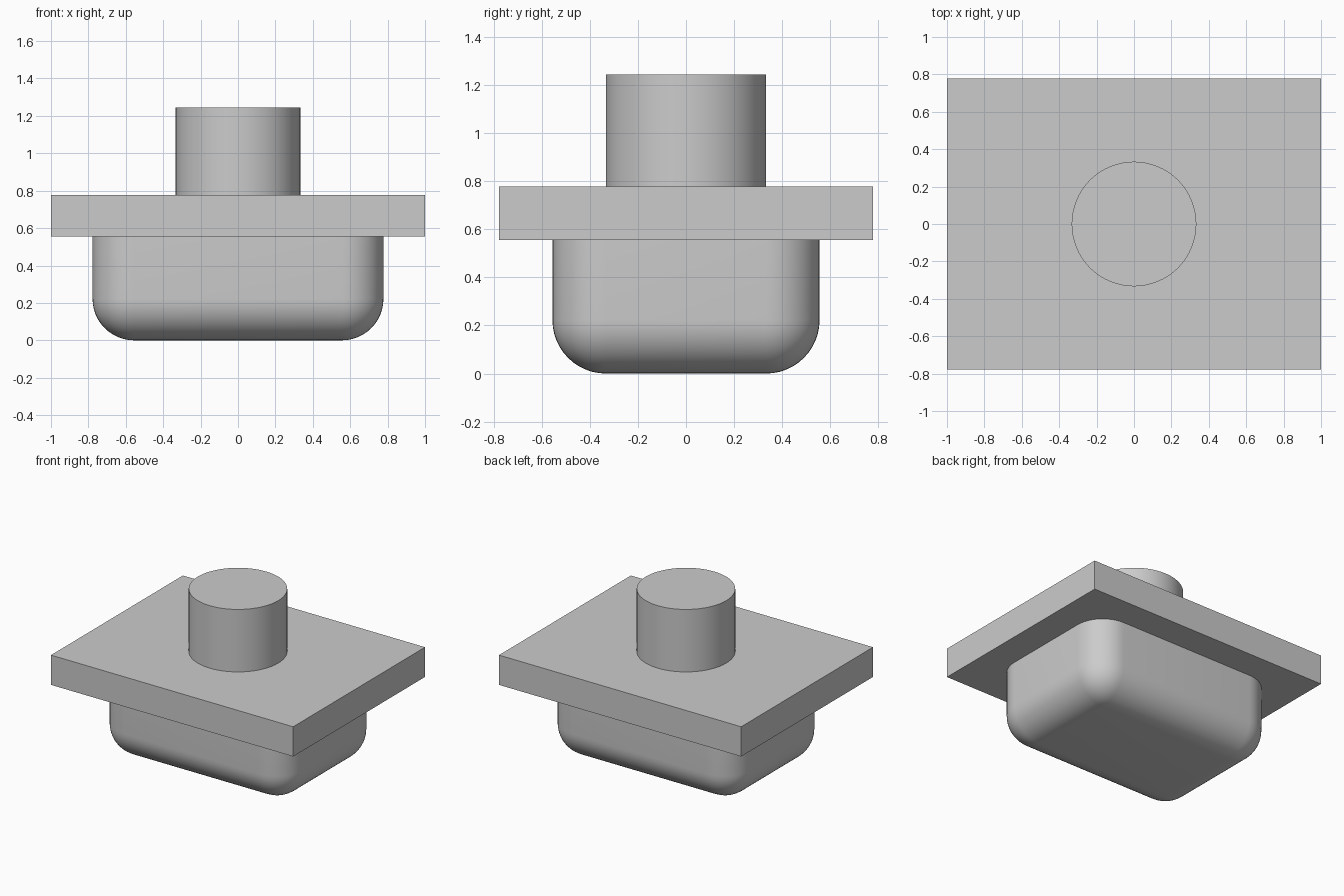
import bpy, bmesh
from mathutils import Matrix

if "Cube" in bpy.data.objects:
    bpy.data.objects.remove(bpy.data.objects["Cube"])

grey = bpy.data.materials.new("light_grey")
grey.diffuse_color = (0.6, 0.6, 0.6, 1)
grey.use_nodes = True
grey.node_tree.nodes["Principled BSDF"].inputs["Base Color"].default_value = grey.diffuse_color

U = 2 / 9  # design module: the plate is 9 x 7 x 1 modules


def finish(name, bm):
    """Turn a bmesh into a named, coloured object, smooth except at sharp edges."""
    mesh = bpy.data.meshes.new(name)
    bmesh.ops.recalc_face_normals(bm, faces=bm.faces)
    bm.to_mesh(mesh)
    bm.free()
    mesh.materials.append(grey)
    obj = bpy.data.objects.new(name, mesh)
    bpy.context.collection.objects.link(obj)
    bpy.ops.object.select_all(action='DESELECT')
    obj.select_set(True)
    bpy.context.view_layer.objects.active = obj
    bpy.ops.object.shade_smooth_by_angle(angle=0.5)
    return obj


def box(sx, sy, z0, z1):
    bm = bmesh.new()
    m = Matrix.Translation((0, 0, (z0 + z1) / 2)) @ Matrix.Diagonal((sx, sy, z1 - z0, 1))
    bmesh.ops.create_cube(bm, size=1, matrix=m)
    return bm


z_plate, z_top, z_post = 2.5 * U, 3.5 * U, 5.6 * U

# Lower body: rounded on the vertical and bottom edges, square where it meets the plate
bm = box(7 * U, 5 * U, 0, z_plate)
round_edges = [e for e in bm.edges if min(v.co.z for v in e.verts) < z_plate / 2]
bmesh.ops.bevel(bm, geom=round_edges, offset=U, segments=12, profile=0.5, affect='EDGES')
finish("rounded_body", bm)

# Flat rectangular plate
finish("flange_plate", box(9 * U, 7 * U, z_plate, z_top))

# Round post on top
bm = bmesh.new()
bmesh.ops.create_cone(bm, cap_ends=True, segments=64, radius1=1.5 * U, radius2=1.5 * U,
                      depth=z_post - z_top,
                      matrix=Matrix.Translation((0, 0, (z_post + z_top) / 2)))
finish("round_post", bm)
